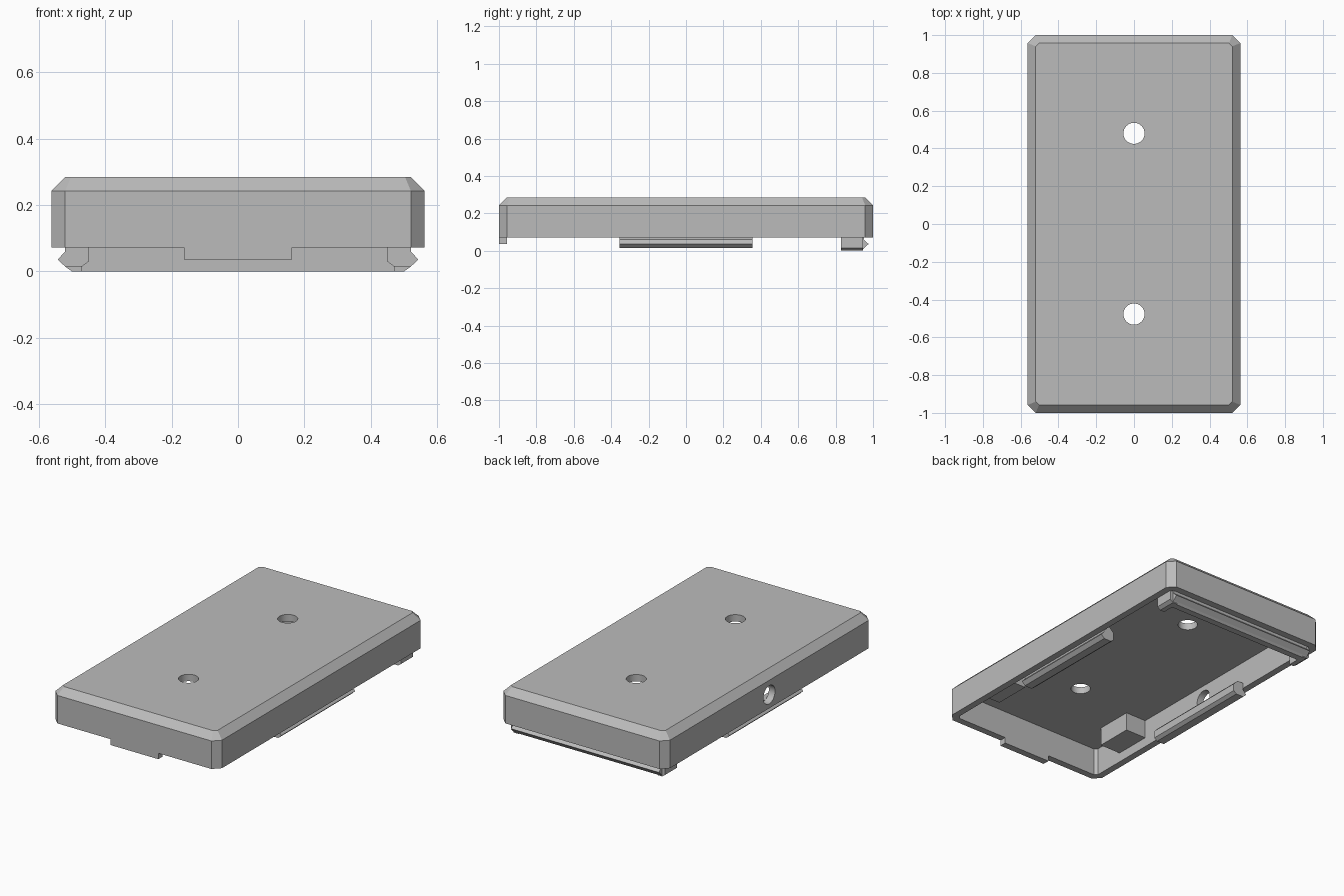
import bpy, bmesh, math
from mathutils import Matrix

if "Cube" in bpy.data.objects:
    bpy.data.objects.remove(bpy.data.objects["Cube"], do_unlink=True)

HX, HY = 0.5625, 1.0             # half width and half length
WALL = 0.042                     # wall thickness and chamfer size
RIM, SHOULDER, TOP = 0.072, 0.243, 0.285

grey = bpy.data.materials.new("plain_grey")
grey.use_nodes = True
grey.diffuse_color = (0.5, 0.5, 0.5, 1)
grey.node_tree.nodes["Principled BSDF"].inputs["Base Color"].default_value = grey.diffuse_color


def finish(name, bm):
    bmesh.ops.recalc_face_normals(bm, faces=bm.faces)
    mesh = bpy.data.meshes.new(name)
    bm.to_mesh(mesh)
    bm.free()
    mesh.materials.append(grey)
    obj = bpy.data.objects.new(name, mesh)
    bpy.context.collection.objects.link(obj)
    return obj


def box(name, x, y, z):
    bm = bmesh.new()
    bmesh.ops.create_cube(bm, size=1)
    for v in bm.verts:
        v.co = [lo + (c + 0.5) * (hi - lo) for c, (lo, hi) in zip(v.co, (x, y, z))]
    return finish(name, bm)


def extrude(name, profile, place, start, end):
    """Sweep a closed profile; place(a, b, t) gives the 3D point."""
    bm = bmesh.new()
    ends = [[bm.verts.new(place(a, b, t)) for a, b in profile] for t in (start, end)]
    for ring in ends:
        bm.faces.new(ring)
    for i in range(len(profile)):
        j = (i + 1) % len(profile)
        bm.faces.new((ends[0][i], ends[0][j], ends[1][j], ends[1][i]))
    return finish(name, bm)


def ring(bm, inset, z):
    """Rectangle with cut corners, moved evenly inward."""
    x, y = HX - inset, HY - inset
    cut = WALL - inset * (2 - math.sqrt(2))
    pts = []
    for sx, sy in ((1, 1), (-1, 1), (-1, -1), (1, -1)):
        pair = [(sx * x, sy * (y - cut)), (sx * (x - cut), sy * y)]
        pts += pair if sx * sy > 0 else pair[::-1]
    return [bm.verts.new((px, py, z)) for px, py in pts]


# Hollow chamfered cover, open underneath
bm = bmesh.new()
rings = [ring(bm, WALL, SHOULDER), ring(bm, WALL, RIM), ring(bm, 0, RIM),
         ring(bm, 0, SHOULDER), ring(bm, WALL, TOP)]
for a, b in zip(rings, rings[1:]):
    for i in range(8):
        j = (i + 1) % 8
        bm.faces.new((a[i], a[j], b[j], b[i]))
bm.faces.new(rings[0])
bm.faces.new(rings[-1])
cover = finish("cover", bm)

# Two screw holes in the top and one cable hole in the side
holes = [(Matrix.Translation((0, y, TOP)), "screw_hole") for y in (-0.477, 0.48)]
holes.append((Matrix.Translation((-HX, 0, 0.155)) @ Matrix.Rotation(math.pi / 2, 4, 'Y'), "cable_hole"))
bpy.context.view_layer.objects.active = cover
for matrix, name in holes:
    bm = bmesh.new()
    bmesh.ops.create_cone(bm, cap_ends=True, segments=32, radius1=0.056,
                          radius2=0.056, depth=0.2, matrix=matrix)
    cutter = finish(name + "_cutter", bm)
    cutter.hide_render = True
    mod = cover.modifiers.new(name, 'BOOLEAN')
    mod.operation = 'DIFFERENCE'
    mod.solver = 'EXACT'
    mod.object = cutter
    bpy.ops.object.modifier_apply(modifier=mod.name)
    bpy.data.objects.remove(cutter, do_unlink=True)

# Snap clips along both sides, with inner rest blocks near the front
clip = [(0.521, 0.105), (0.521, 0.06), (0.543, 0.036), (0.521, 0.015),
        (0.47, 0.015), (0.45, 0.03), (0.45, 0.075), (0.48, 0.105)]
for side, s in (("left", 1), ("right", -1)):
    extrude(side + "_clip", clip, lambda a, b, t: (s * a, t, b), -0.355, 0.355)
    box(side + "_rest_block", sorted((s * 0.38, s * 0.521)), (-0.75, -0.52), (0.13, 0.244))

# Back lip: hooked cross wall and a short return at each end
hook = [(0.958, 0.1), (0.95, 0.06), (0.976, 0.036), (0.95, 0.012),
        (0.94, 0), (0.9, 0), (0.9, 0.1)]
extrude("back_lip", hook, lambda a, b, t: (t, a, b), -0.5, 0.5)
end = [(0.521, 0.1), (0.521, 0.015), (0.5, 0), (0.47, 0), (0.47, 0.1)]
for side, s in (("left", 1), ("right", -1)):
    extrude(side + "_lip_return", end, lambda a, b, t: (s * a, t, b), 0.83, 0.945)

# Locating tab under the front wall
box("front_tab", (-0.162, 0.162), (-HY, WALL - HY), (0.036, RIM))

# Smooth the hole walls, keep every chamfer crisp
bpy.ops.object.select_all(action='DESELECT')
cover.select_set(True)
bpy.context.view_layer.objects.active = cover
bpy.ops.object.shade_smooth_by_angle(angle=math.radians(25))
